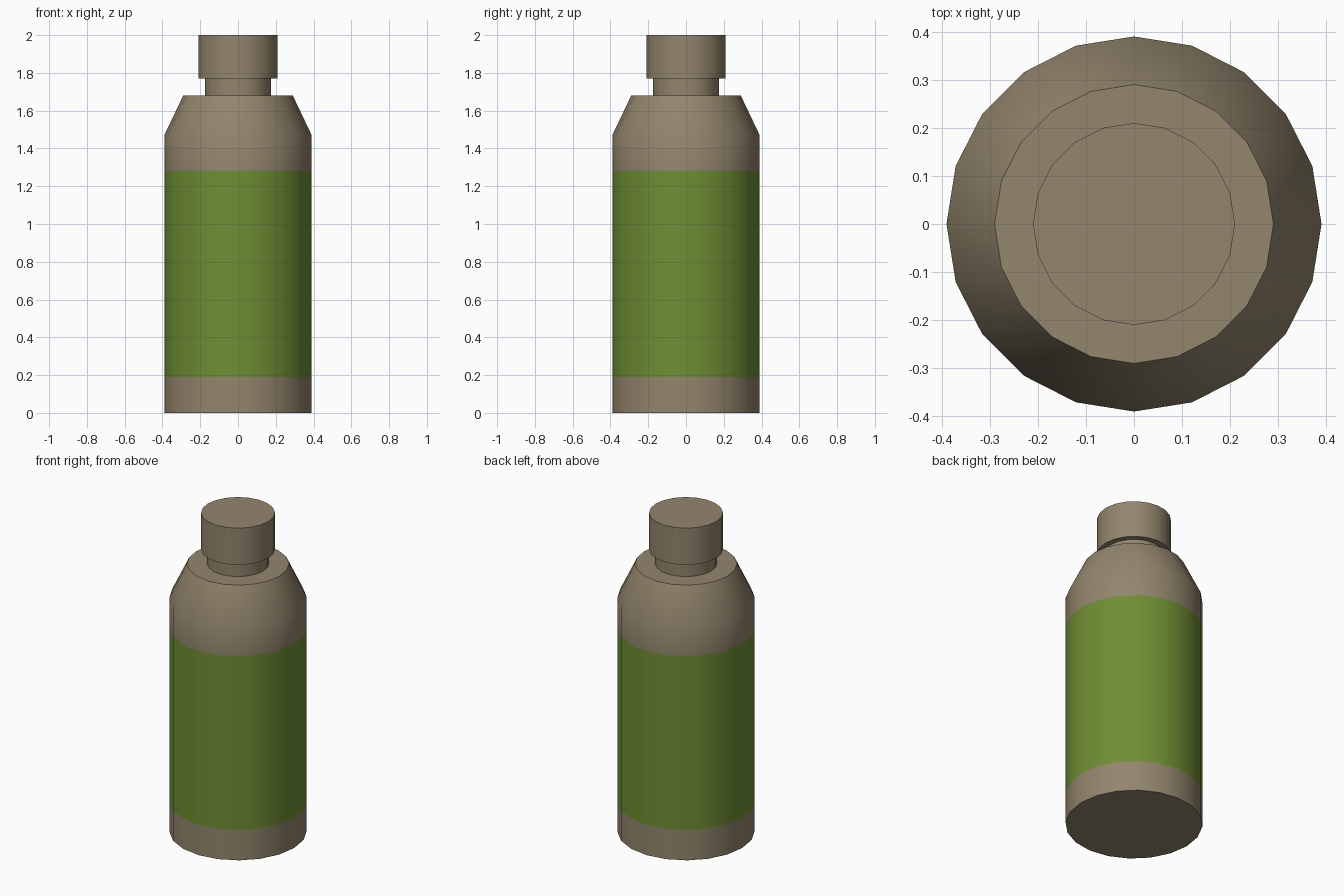
import bpy, bmesh, math

if "Cube" in bpy.data.objects:
    bpy.data.objects.remove(bpy.data.objects["Cube"])

SIDES = 20


def material(name, rgb):
    m = bpy.data.materials.new(name)
    m.diffuse_color = (*rgb, 1)
    m.use_nodes = True
    m.node_tree.nodes["Principled BSDF"].inputs["Base Color"].default_value = m.diffuse_color
    return m


beige = material("warm_beige", (0.29, 0.237, 0.152))
green = material("leaf_green", (0.160, 0.270, 0.034))


def turned(name, profile, label=None):
    """Closed solid turned round z from (radius, height) points."""
    bm = bmesh.new()
    rings = [[bm.verts.new((r * math.cos(2 * math.pi * i / SIDES),
                            r * math.sin(2 * math.pi * i / SIDES), z))
              for i in range(SIDES)] for r, z in profile]
    bm.faces.new(rings[0][::-1])
    bm.faces.new(rings[-1])
    for a, b in zip(rings, rings[1:]):
        for i in range(SIDES):
            j = (i + 1) % SIDES
            f = bm.faces.new((a[i], a[j], b[j], b[i]))
            if label and label[0] < f.calc_center_median().z < label[1]:
                f.material_index = 1
    mesh = bpy.data.meshes.new(name)
    bm.to_mesh(mesh)
    bm.free()
    mesh.materials.append(beige)
    if label:
        mesh.materials.append(green)
    ob = bpy.data.objects.new(name, mesh)
    bpy.context.collection.objects.link(ob)
    bpy.ops.object.select_all(action='DESELECT')
    ob.select_set(True)
    bpy.context.view_layer.objects.active = ob
    bpy.ops.object.shade_smooth_by_angle(angle=math.radians(30))
    return ob


# Body with green label band and tapered shoulder
turned("bottle_body", [(0.39, 0), (0.39, 0.19), (0.39, 1.28), (0.39, 1.47), (0.29, 1.68)],
       label=(0.19, 1.28))
# Narrow neck
turned("neck", [(0.175, 1.68), (0.175, 1.77)])
# Wider cap
turned("cap", [(0.21, 1.77), (0.21, 2.0)])
